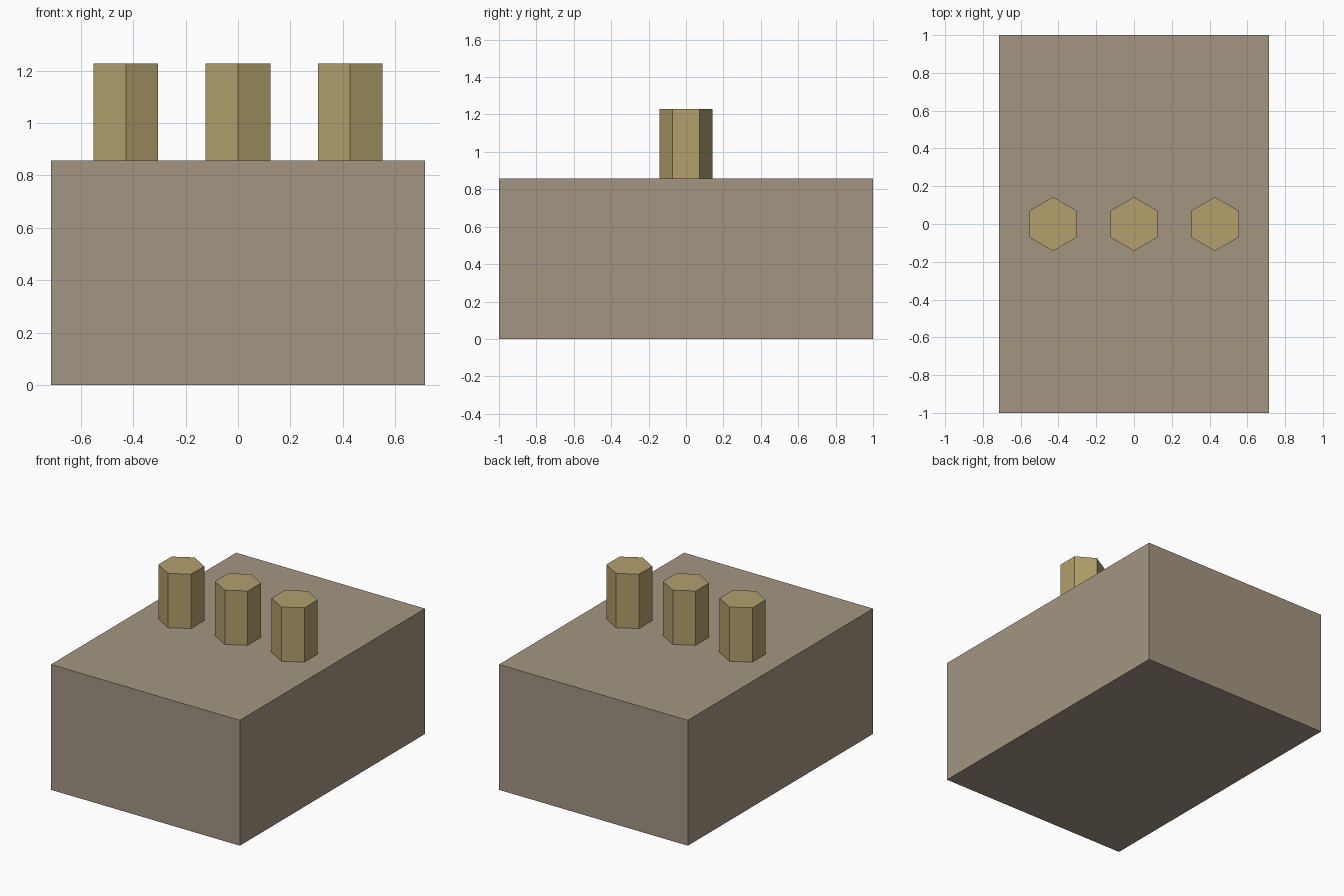
import bpy

if "Cube" in bpy.data.objects:
    bpy.data.objects.remove(bpy.data.objects["Cube"])


def material(name, rgb):
    # sRGB 0-255 to linear
    mat = bpy.data.materials.new(name)
    lin = [((c / 255 + 0.055) / 1.055) ** 2.4 for c in rgb]
    mat.diffuse_color = (*lin, 1)
    mat.use_nodes = True
    mat.node_tree.nodes["Principled BSDF"].inputs["Base Color"].default_value = mat.diffuse_color
    return mat


stone = material("warm grey", (163, 150, 130))
brass = material("dull brass", (178, 160, 108))

U = 1 / 7                 # base unit
BODY_H = 6 * U
PEG_H = 2.6 * U

# Rectangular body
bpy.ops.mesh.primitive_cube_add(size=1, location=(0, 0, BODY_H / 2))
body = bpy.context.object
body.name = "body_block"
body.scale = (10 * U, 2, BODY_H)
bpy.ops.object.transform_apply(location=False, rotation=False, scale=True)
body.data.materials.append(stone)

# Row of hexagonal pegs standing on the body
for side, name in ((-1, "left_peg"), (0, "middle_peg"), (1, "right_peg")):
    bpy.ops.mesh.primitive_cylinder_add(
        vertices=6, radius=U, depth=PEG_H,
        location=(side * 3 * U, 0, BODY_H + PEG_H / 2))
    peg = bpy.context.object
    peg.name = name
    peg.data.materials.append(brass)
